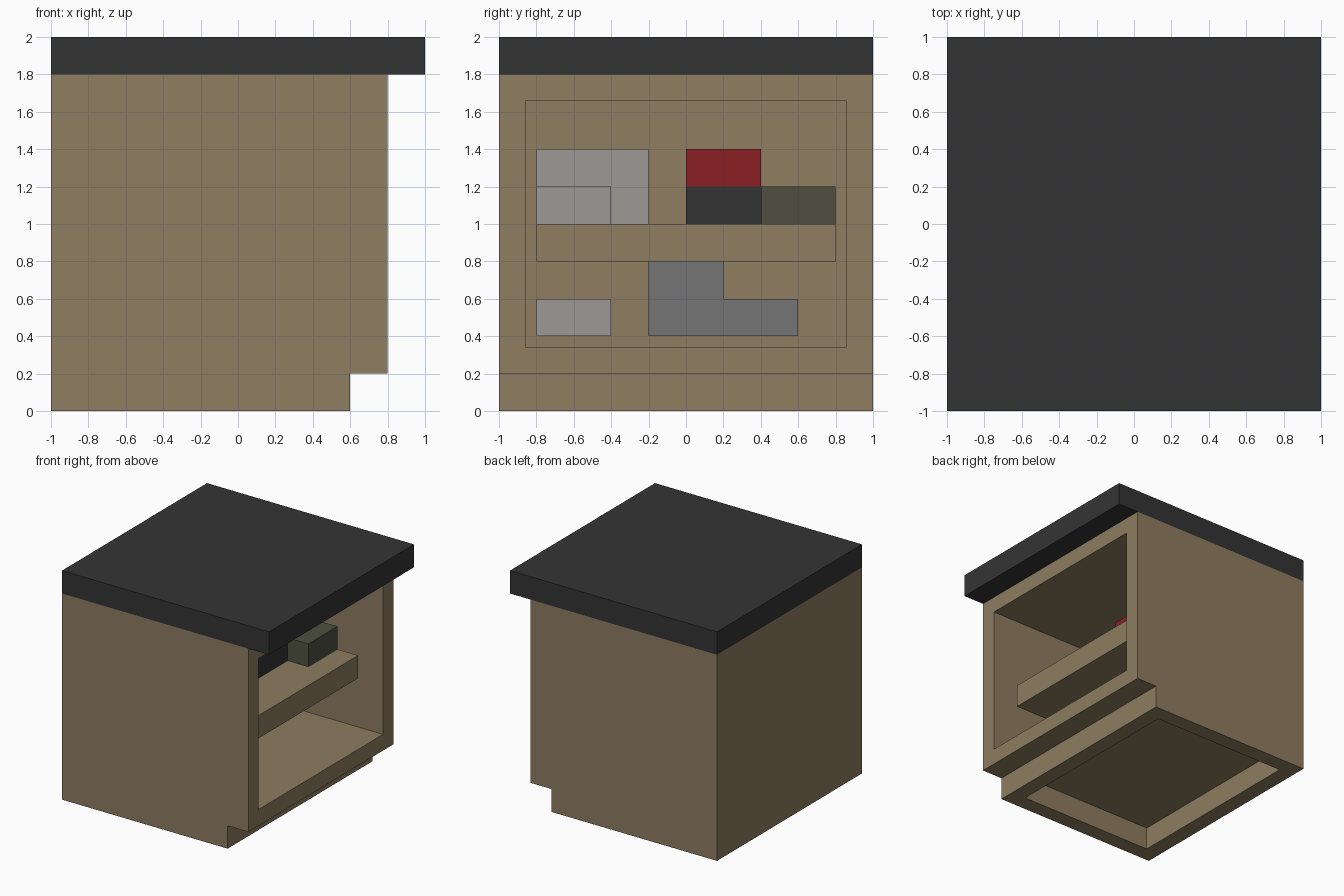
import bpy
import bmesh

if "Cube" in bpy.data.objects:
    bpy.data.objects.remove(bpy.data.objects["Cube"], do_unlink=True)


def linear(c):
    c /= 255
    return c / 12.92 if c <= 0.04045 else ((c + 0.055) / 1.055) ** 2.4


def material(name, r, g, b):
    mat = bpy.data.materials.new(name)
    mat.use_nodes = True
    col = (linear(r), linear(g), linear(b), 1)
    mat.diffuse_color = col
    bsdf = next(n for n in mat.node_tree.nodes if n.type == 'BSDF_PRINCIPLED')
    bsdf.inputs["Base Color"].default_value = col
    bsdf.inputs["Roughness"].default_value = 0.8
    return mat


WOOD = material("tan wood", 142, 125, 97)
CHARCOAL = material("charcoal", 52, 52, 52)
RED = material("dark red", 138, 32, 36)
OLIVE = material("olive green", 78, 80, 64)
PALE = material("pale grey", 156, 152, 150)
GREY = material("mid grey", 117, 117, 117)


def finish(name, bm, mat):
    mesh = bpy.data.meshes.new(name)
    bm.to_mesh(mesh)
    bm.free()
    mesh.materials.append(mat)
    obj = bpy.data.objects.new(name, mesh)
    bpy.context.scene.collection.objects.link(obj)
    return obj


def box(name, mat, x, y, z):
    """Box spanning the given (min, max) ranges."""
    bm = bmesh.new()
    bmesh.ops.create_cube(bm, size=1)
    for v in bm.verts:
        for i, (lo, hi) in enumerate((x, y, z)):
            v.co[i] = hi if v.co[i] > 0 else lo
    return finish(name, bm, mat)


def recess(bm, face, border, depth):
    """Leave a rim of the given width and push the rest straight in."""
    bmesh.ops.inset_individual(bm, faces=[face], thickness=border, depth=0)
    bmesh.ops.inset_individual(bm, faces=[face], thickness=0, depth=-depth)


# Cabinet body: stepped profile with a toe kick, extruded along y
profile = [(-1, 0), (0.6, 0), (0.6, 0.2), (0.8, 0.2), (0.8, 1.8), (-1, 1.8)]
bm = bmesh.new()
front = [bm.verts.new((x, -1, z)) for x, z in profile]
back = [bm.verts.new((x, 1, z)) for x, z in profile]
bm.faces.new(front)
bm.faces.new(back[::-1])
n = len(profile)
sides = [bm.faces.new((front[i], back[i], back[(i + 1) % n], front[(i + 1) % n]))
         for i in range(n)]
bmesh.ops.recalc_face_normals(bm, faces=bm.faces[:])
bm.normal_update()
recess(bm, sides[3], 0.2, 1.6)   # open storage space
recess(bm, sides[0], 0.2, 0.2)   # hollow plinth underneath
finish("cabinet_body", bm, WOOD)

# Countertop and inner shelf
box("countertop", CHARCOAL, (-1, 1), (-1, 1), (1.8, 2))
box("shelf", WOOD, (-0.8, 0.6), (-0.8, 0.8), (0.8, 1.0))

# Things on the shelf
box("tall_pale_box", PALE, (-0.6, 0.0), (-0.8, -0.2), (1.0, 1.4))
box("small_pale_box", PALE, (0.0, 0.2), (-0.8, -0.4), (1.0, 1.2))
box("dark_case", CHARCOAL, (-0.4, 0.2), (0.0, 0.4), (1.0, 1.2))
box("red_case", RED, (-0.4, 0.2), (0.0, 0.4), (1.2, 1.4))
box("olive_box", OLIVE, (0.0, 0.4), (0.4, 0.8), (1.0, 1.2))

# Things on the cabinet floor
box("low_pale_box", PALE, (-0.6, 0.0), (-0.8, -0.4), (0.4, 0.6))
for row, count in enumerate((4, 2)):
    for i in range(count):
        y, z = -0.2 + 0.2 * i, 0.4 + 0.2 * row
        box(f"grey_bar_{row + 1}_{i + 1}", GREY,
            (-0.6, 0.0), (y, y + 0.2), (z, z + 0.2))
